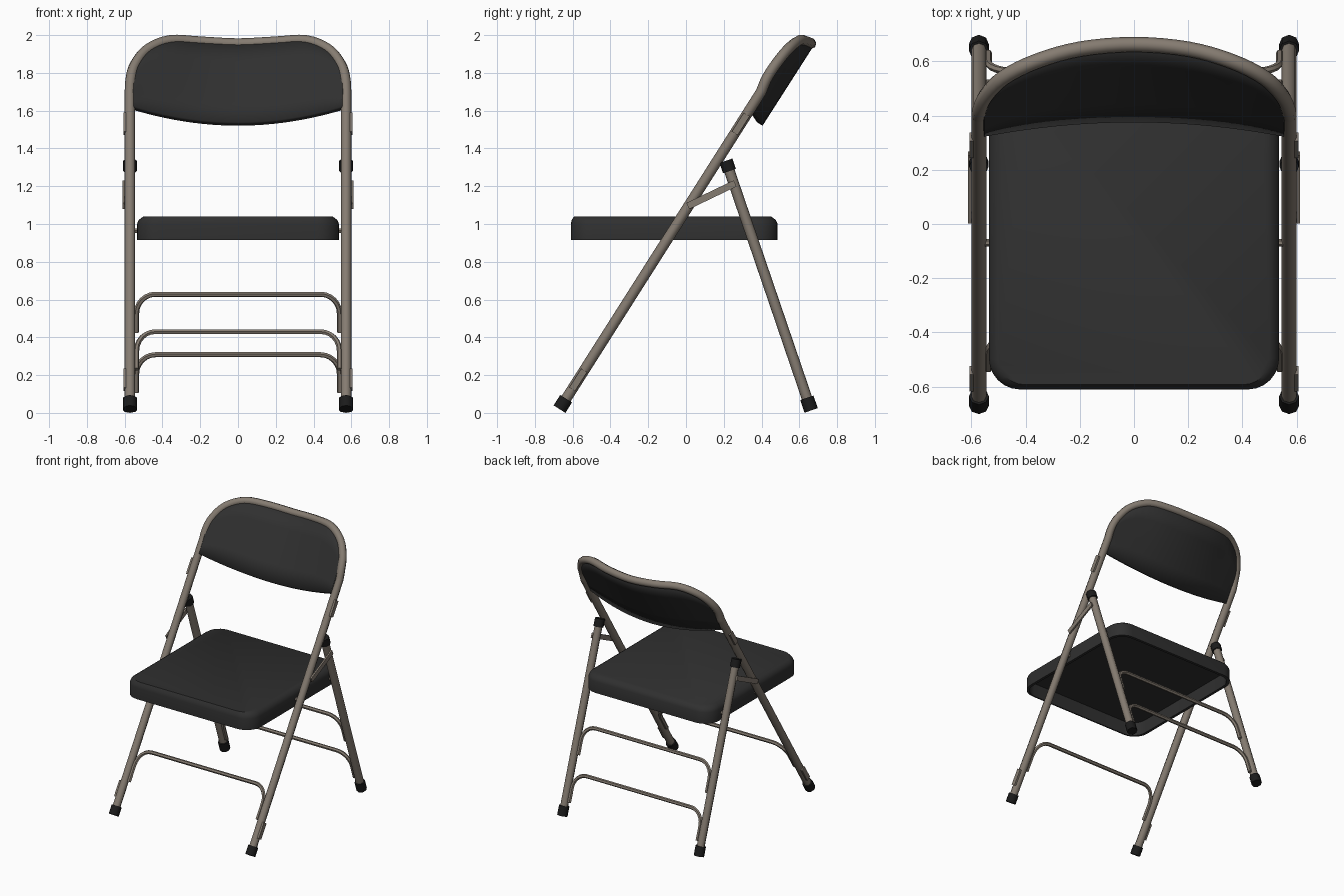
import bpy, bmesh, math
from mathutils import Vector

if "Cube" in bpy.data.objects:
    bpy.data.objects.remove(bpy.data.objects["Cube"])

def material(name, rgb):
    m = bpy.data.materials.new(name)
    m.diffuse_color = (*rgb, 1)
    m.use_nodes = True
    m.node_tree.nodes["Principled BSDF"].inputs["Base Color"].default_value = m.diffuse_color
    return m

METAL = material("taupe metal", (0.235, 0.2, 0.165))
PAD = material("charcoal vinyl", (0.029, 0.029, 0.029))
RUBBER = material("black rubber", (0.011, 0.011, 0.011))

def finish(ob, mat, angle=40):
    ob.data.materials.clear()
    ob.data.materials.append(mat)
    bpy.ops.object.select_all(action='DESELECT')
    ob.select_set(True)
    bpy.context.view_layer.objects.active = ob
    bpy.ops.object.shade_smooth_by_angle(angle=math.radians(angle))
    return ob

def from_bmesh(name, bm, mat):
    bmesh.ops.recalc_face_normals(bm, faces=bm.faces)
    me = bpy.data.meshes.new(name)
    bm.to_mesh(me)
    bm.free()
    ob = bpy.data.objects.new(name, me)
    bpy.context.collection.objects.link(ob)
    return finish(ob, mat)

def tube(name, pts, r, mat, res=2):
    """Round tube swept along a list of points."""
    cu = bpy.data.curves.new(name, 'CURVE')
    cu.dimensions = '3D'
    cu.bevel_depth, cu.bevel_resolution, cu.use_fill_caps = r, res, True
    sp = cu.splines.new('POLY')
    sp.points.add(len(pts) - 1)
    for p, co in zip(sp.points, pts):
        p.co = (*co, 1)
    ob = bpy.data.objects.new(name, cu)
    bpy.context.collection.objects.link(ob)
    bpy.ops.object.select_all(action='DESELECT')
    ob.select_set(True)
    bpy.context.view_layer.objects.active = ob
    bpy.ops.object.convert(target='MESH')
    return finish(bpy.context.object, mat, 50)

def strap(name, a, b, width, x, thick):
    """Flat bar from a to b (y, z pairs), standing at the given x."""
    a, b = Vector(a), Vector(b)
    d = (b - a).normalized()
    n = Vector((-d.y, d.x)) * width / 2
    bm = bmesh.new()
    vs = [bm.verts.new((x - thick / 2, *p)) for p in (a - n, b - n, b + n, a + n)]
    f = bm.faces.new(vs)
    ext = bmesh.ops.extrude_face_region(bm, geom=[f])
    for v in ext['geom']:
        if isinstance(v, bmesh.types.BMVert):
            v.co.x += thick
    return from_bmesh(name, bm, METAL)

def smooth_path(p, steps=4):
    """Catmull-Rom interpolation."""
    out = []
    for i in range(len(p) - 1):
        p0, p1, p2, p3 = p[max(i - 1, 0)], p[i], p[i + 1], p[min(i + 2, len(p) - 1)]
        for s in range(steps):
            t = s / steps
            out.append(0.5 * (2 * p1 + (p2 - p0) * t + (2 * p0 - 5 * p1 + 4 * p2 - p3) * t * t
                              + (3 * p1 - p0 - 3 * p2 + p3) * t ** 3))
    return out + [p[-1]]

X = 0.572                                    # tube centre distance from middle
def front_at(z): return (z - 1.074) / 1.574  # y along the front tube
def rear_at(z): return 0.22 + (1.31 - z) * 0.43 / 1.26

# Front frame: both front legs and the bowed top in one bent tube
half = [Vector(p) for p in [(X, front_at(1.70), 1.70), (0.567, 0.427, 1.77), (0.545, 0.475, 1.845),
        (0.48, 0.54, 1.925), (0.36, 0.6, 1.972), (0.2, 0.645, 1.965), (0, 0.662, 1.955)]]
mirror = [Vector((-p.x, p.y, p.z)) for p in reversed(half[:-1])]
bow = smooth_path(half + mirror)
foot = Vector((X, front_at(0.05), 0.05))
tube("front_frame", [foot] + bow + [Vector((-X, foot.y, foot.z))], 0.028, METAL)

# Backrest: curved panel hung from the bow
def bow_at(x):
    x = abs(x)
    for a, b in zip(bow, bow[1:]):
        if a.x >= x >= b.x and a.x > b.x:
            return a.lerp(b, (a.x - x) / (a.x - b.x))
    return bow[0]

bm = bmesh.new()
cols = []
N = 28
for i in range(N + 1):
    x = -0.558 * math.cos(math.pi * i / N)
    q = (x / 0.54) ** 2
    top = bow_at(x)
    top = Vector((x, top.y, top.z))
    low = Vector((x, 0.39 - 0.05 * q, 1.53 + 0.08 * q))
    cols.append([bm.verts.new(low.lerp(top, j / 4)) for j in range(5)])
for a, b in zip(cols, cols[1:]):
    for j in range(4):
        bm.faces.new((a[j], b[j], b[j + 1], a[j + 1]))
back = from_bmesh("backrest", bm, PAD)
sol = back.modifiers.new("thickness", 'SOLIDIFY')
sol.thickness, sol.offset = 0.036, 0

# Seat: rounded pan, softened on top and hollow underneath
def seat_ring(inset, z):
    x1, y0, y1, r = 0.535 - inset, -0.61 + inset * 0.5, 0.485 - inset, 0.115 - inset * 0.5
    ring = []
    for cx, cy, a0 in ((x1 - r, y1 - r, 0), (-x1 + r, y1 - r, 90),
                       (-x1 + r, y0 + r, 180), (x1 - r, y0 + r, 270)):
        for k in range(7):
            a = math.radians(a0 + 15 * k)
            ring.append(bm.verts.new((cx + r * math.cos(a), cy + r * math.sin(a), z)))
    return ring

bm = bmesh.new()
rings = [seat_ring(i, z) for i, z in ((0.02, 1.018), (0.02, 0.915), (0, 0.915), (0, 1.0),
                                      (0.01, 1.022), (0.035, 1.04))]
for a, b in zip(rings, rings[1:]):
    for k in range(len(a)):
        m = (k + 1) % len(a)
        bm.faces.new((a[k], a[m], b[m], b[k]))
bm.faces.new(rings[0])
bm.faces.new(rings[-1])
from_bmesh("seat", bm, PAD)

# Crossbars: thin rods whose ends bend down along the legs
def crossbar(name, z, line):
    side = [(0.537, z - 0.2)]
    for k in range(7):
        a = math.radians(15 * k)
        side.append((0.437 + 0.1 * math.cos(a), z - 0.1 + 0.1 * math.sin(a)))
    pts = side + [(-x, h) for x, h in reversed(side)]
    tube(name, [(x, line(h), h) for x, h in pts], 0.014, METAL, 1)

crossbar("rear_crossbar_upper", 0.628, rear_at)
crossbar("rear_crossbar_lower", 0.308, rear_at)
crossbar("front_crossbar", 0.43, front_at)

# Parts repeated on both sides
for s, tag in ((-1, "left"), (1, "right")):
    def on(line, z, x=X): return (s * x, line(z), z)
    tube("rear_leg_" + tag, [on(rear_at, 1.31), on(rear_at, 0.05)], 0.028, METAL)
    tube("rear_leg_cap_" + tag, [on(rear_at, 1.335), on(rear_at, 1.28)], 0.036, RUBBER)
    tube("rear_foot_" + tag, [on(rear_at, 0.08), on(rear_at, 0.013)], 0.037, RUBBER)
    tube("front_foot_" + tag, [on(front_at, 0.075), on(front_at, 0.02)], 0.037, RUBBER)
    # folding links either side of the tubes
    strap("link_outer_" + tag, (0.01, 1.095), (0.26, 1.215), 0.036, s * 0.606, 0.012)
    # stacking bumpers
    for z0, z1, part in ((1.48, 1.58, "upper"), (0.125, 0.225, "lower")):
        strap(f"bumper_{part}_{tag}", (front_at(z0), z0), (front_at(z1), z1), 0.036, s * 0.594, 0.024)
    # pivot pins into the seat
    for line, part in ((front_at, "front"), (rear_at, "rear")):
        tube(f"pivot_{part}_{tag}", [on(line, 0.965, 0.52), on(line, 0.965, 0.56)], 0.014, METAL, 1)
